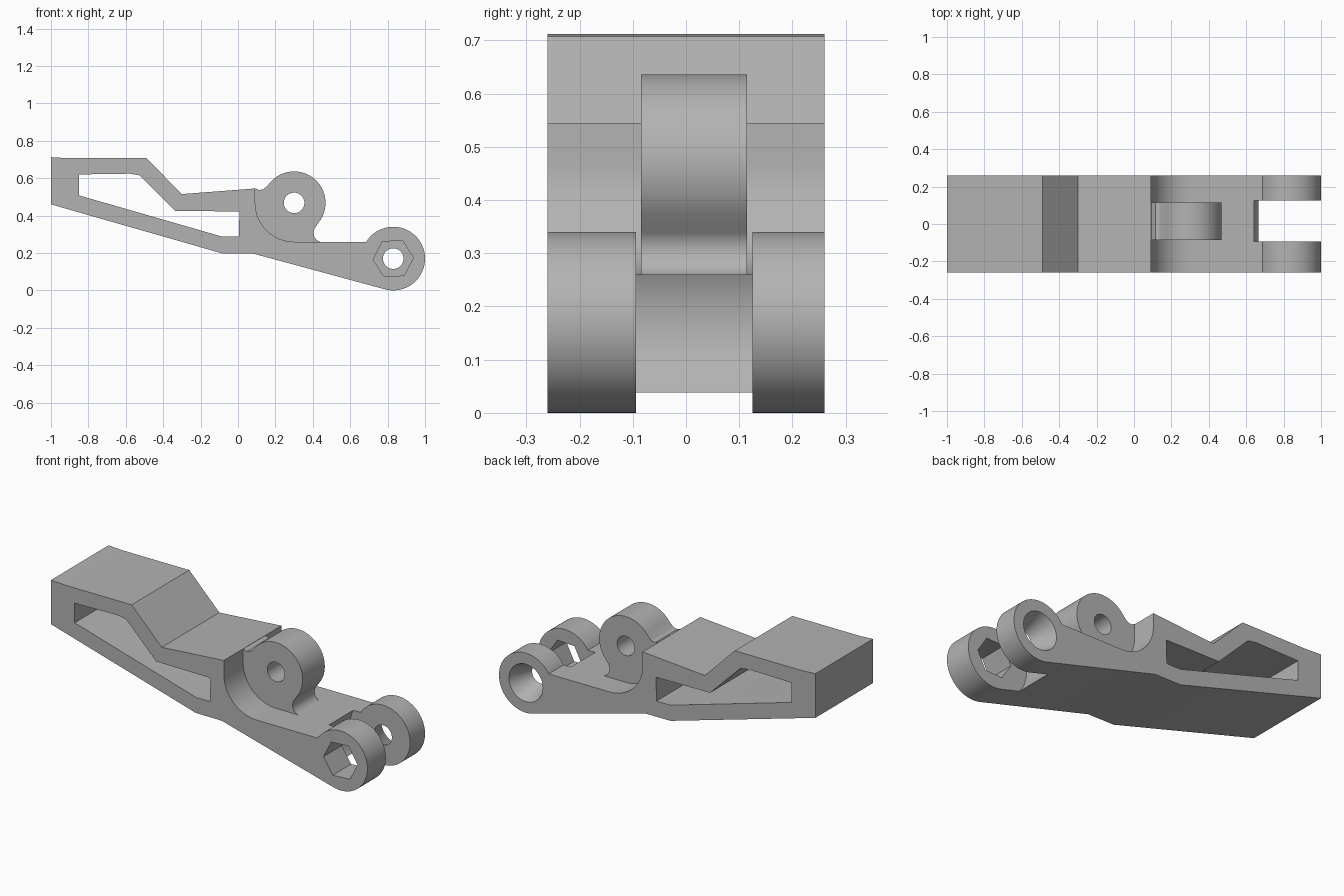
import bpy, bmesh
from math import sin, cos, pi, radians

cube = bpy.data.objects.get("Cube")
if cube:
    bpy.data.objects.remove(cube)

grey = bpy.data.materials.new("plain grey")
grey.use_nodes = True
colour = (0.45, 0.45, 0.45, 1)
grey.diffuse_color = colour
grey.node_tree.nodes["Principled BSDF"].inputs["Base Color"].default_value = colour

Y0, Y1 = -0.26, 0.26          # full width
BOSS = (0.30, 0.468)          # upper pivot
EYE = (0.83, 0.17)            # lower pivot
R_EYE, R_BOSS, R_HOLE = 0.17, 0.168, 0.055


def arc(c, r, a, b, n=24):
    """Points on an arc in the x-z plane, angles in degrees."""
    return [(c[0] + r * cos(radians(a + (b - a) * i / n)),
             c[1] + r * sin(radians(a + (b - a) * i / n))) for i in range(n + 1)]


def ring(c, r, n=64, turn=0):
    return arc(c, r, turn, turn + 360, n)[:-1]


def loft(name, front, back, y0, y1):
    """Solid between two outlines with equal point counts."""
    bm = bmesh.new()
    a = [bm.verts.new((x, y0, z)) for x, z in front]
    b = [bm.verts.new((x, y1, z)) for x, z in back]
    bm.faces.new(a)
    bm.faces.new(b[::-1])
    for i in range(len(a)):
        j = (i + 1) % len(a)
        bm.faces.new((a[i], b[i], b[j], a[j]))
    bmesh.ops.recalc_face_normals(bm, faces=bm.faces)
    me = bpy.data.meshes.new(name)
    bm.to_mesh(me)
    bm.free()
    me.materials.append(grey)
    ob = bpy.data.objects.new(name, me)
    bpy.context.collection.objects.link(ob)
    return ob


def prism(name, outline, y0=Y0, y1=Y1):
    return loft(name, outline, outline, y0, y1)


def cut(ob, cutter):
    """Apply a boolean difference and drop the cutter."""
    mod = ob.modifiers.new("cut", "BOOLEAN")
    mod.operation, mod.solver, mod.object = "DIFFERENCE", "EXACT", cutter
    cutter.hide_render = True
    bpy.context.view_layer.objects.active = ob
    bpy.ops.object.modifier_apply(modifier=mod.name)
    bpy.data.objects.remove(cutter)


# Lever body with the concave seat and the rounded eye end
outline = [(-1, 0.46), (-1, 0.712), (-0.91, 0.707), (-0.49, 0.707), (-0.30, 0.515), (0.092, 0.545)]
outline += arc(BOSS, 0.208, 180, 270)
outline += arc(EYE, R_EYE, 148, -105, 64)
outline += [(0.08, 0.197), (-0.085, 0.198)]
body = prism("lever_body", outline)

# Window through the arm
window = [(-0.85, 0.508), (-0.85, 0.62), (-0.58, 0.624), (-0.525, 0.615), (-0.335, 0.425),
          (0.008, 0.422), (0.004, 0.287), (-0.083, 0.287)]
cut(body, prism("window_cutter", window, -0.4, 0.4))

# Round-bottomed slot that splits the eye into two lugs
cut(body, prism("slot_cutter", ring(EYE, 0.21, 96), -0.094, 0.125))

# Hexagonal opening in the front lug, tapered hole in the back lug
cut(body, prism("hex_cutter", ring(EYE, 0.108, 6, 3), -0.4, 0))
cut(body, loft("taper_cutter", ring(EYE, R_HOLE), ring(EYE, 0.107), 0.125, Y1 + 0.0001))

# Upper pivot boss, filled down to the seat with small fillets
boss_outline = [(0.086, 0.535), (0.094, 0.545), (0.115, 0.536), (0.136, 0.541), (0.155, 0.557)]
boss_outline += arc(BOSS, R_BOSS, 140, -38, 48)
boss_outline += arc((0.455, 0.308), 0.051, 135, 270, 14)
boss_outline += [(0.457, 0.25)]
boss_outline += arc(BOSS, 0.216, 270, 180)
boss = prism("pivot_boss", boss_outline, -0.085, 0.115)
cut(boss, prism("pin_cutter", ring(BOSS, R_HOLE), -0.4, 0.4))

# Smooth the round surfaces, keep the edges sharp
bpy.ops.object.select_all(action="DESELECT")
for ob in (body, boss):
    ob.select_set(True)
    bpy.context.view_layer.objects.active = ob
bpy.ops.object.shade_smooth_by_angle(angle=radians(25))
